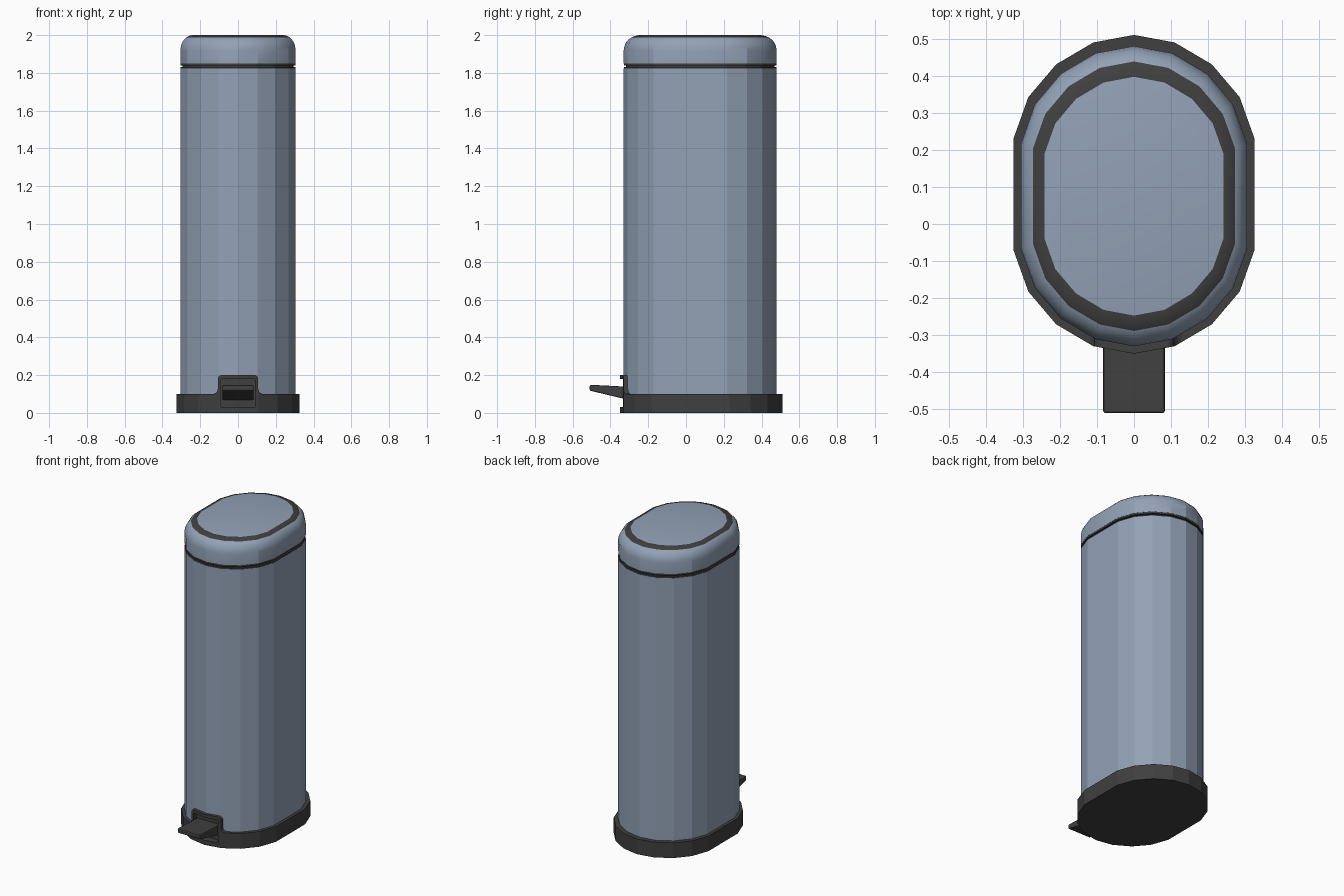
import bpy, bmesh, math

cube = bpy.data.objects.get("Cube")
if cube:
    bpy.data.objects.remove(cube, do_unlink=True)


def material(name, rgb):
    m = bpy.data.materials.new(name)
    m.use_nodes = True
    m.diffuse_color = (*rgb, 1)
    m.node_tree.nodes["Principled BSDF"].inputs["Base Color"].default_value = (*rgb, 1)
    return m


STEEL = material("blue grey steel", (0.29, 0.36, 0.47))
DARK = material("dark plastic", (0.05, 0.05, 0.05))

# Quarter of the rounded-oval outline: (width fraction, arc fraction)
QUARTER = [(1, 0), (0.877, 0.4), (0.646, 0.716), (0.338, 0.927), (0, 1)]


def oval(half_x, half_y, cy):
    """Counter-clockwise outline with straight sides and faceted ends."""
    flat = half_y * 0.35
    q = [(half_x * a, flat + (half_y - flat) * b) for a, b in QUARTER]
    half = q + [(-x, y) for x, y in q[-2::-1]]
    return [(x, y + cy) for x, y in half] + [(-x, cy - y) for x, y in half]


def finish(name, bm, *mats):
    bmesh.ops.recalc_face_normals(bm, faces=bm.faces)
    mesh = bpy.data.meshes.new(name)
    bm.to_mesh(mesh)
    bm.free()
    for m in mats:
        mesh.materials.append(m)
    ob = bpy.data.objects.new(name, mesh)
    bpy.context.collection.objects.link(ob)
    return ob


def loft(name, rings, mats, cy, dark_rings=()):
    """Stack oval rings (half_x, half_y, z) and close both ends."""
    bm = bmesh.new()
    loops = [[bm.verts.new((x, y, z)) for x, y in oval(hx, hy, cy)] for hx, hy, z in rings]
    n = len(loops[0])
    for k, (a, b) in enumerate(zip(loops, loops[1:])):
        for i in range(n):
            j = (i + 1) % n
            f = bm.faces.new((a[i], a[j], b[j], b[i]))
            f.material_index = int(k in dark_rings)
    bm.faces.new(loops[0][::-1])
    bm.faces.new(loops[-1])
    return finish(name, bm, *mats)


def prism(name, points, to3d, offset, mat):
    """Extrude a flat outline along an offset vector."""
    bm = bmesh.new()
    face = bm.faces.new([bm.verts.new(to3d(*p)) for p in points])
    new = bmesh.ops.extrude_face_region(bm, geom=[face])["geom"]
    bmesh.ops.translate(bm, vec=offset, verts=[v for v in new if isinstance(v, bmesh.types.BMVert)])
    return finish(name, bm, mat)


def box(name, half_x, y0, y1, z0, z1, mat):
    pts = [(-half_x, z0), (half_x, z0), (half_x, z1), (-half_x, z1)]
    return prism(name, pts, lambda x, z: (x, y0, z), (0, y1 - y0, 0), mat)


def apply(ob, mod):
    bpy.context.view_layer.objects.active = ob
    with bpy.context.temp_override(object=ob, active_object=ob, selected_objects=[ob]):
        bpy.ops.object.modifier_apply(modifier=mod.name)


def boolean(ob, tool, operation="DIFFERENCE"):
    mod = ob.modifiers.new("cut", "BOOLEAN")
    mod.operation, mod.object, mod.solver = operation, tool, "EXACT"
    apply(ob, mod)
    bpy.data.objects.remove(tool, do_unlink=True)


BASE_Y, BODY_Y = 0.08, 0.075

# Plastic foot, hollowed behind the pedal
base = loft("base", [(0.325, 0.43, 0), (0.325, 0.43, 0.1)], [DARK], BASE_Y)
boolean(base, box("cutter", 0.09, -0.6, -0.3, 0.03, 0.18, DARK))

# Tall bin body with room for the pedal housing
body = loft("body", [(0.305, 0.405, 0.1), (0.305, 0.405, 1.822)], [STEEL], BODY_Y)
boolean(body, box("cutter", 0.097, -0.6, -0.295, 0.05, 0.187, STEEL))

# Pedal housing: curved hump with rounded top corners and flared feet
def arc(cx, cz, r, a0, a1, n=5):
    return [(cx + r * math.cos(math.radians(a0 + (a1 - a0) * i / n)),
             cz + r * math.sin(math.radians(a0 + (a1 - a0) * i / n))) for i in range(n + 1)]


side = arc(0.135, 0.128, 0.028, 270, 180) + arc(0.087, 0.18, 0.02, 0, 90)
hump = side + [(-x, z) for x, z in side[::-1]]
housing = prism("pedal_housing", hump, lambda x, z: (x, -0.6, z), (0, 0.31, 0), DARK)
boolean(housing, loft("cutter", [(0.325, 0.43, 0), (0.325, 0.43, 0.3)], [DARK], BASE_Y), "INTERSECT")
boolean(housing, box("cutter", 0.09, -0.6, -0.3, 0.03, 0.18, DARK))

# Wedge-shaped foot pedal
wedge = [(-0.51, 0.118), (-0.51, 0.147), (-0.47, 0.147), (-0.3, 0.138), (-0.3, 0.068)]
pedal = prism("pedal", wedge, lambda y, z: (-0.083, y, z), (0.166, 0, 0), DARK)
bevel = pedal.modifiers.new("soft edges", "BEVEL")
bevel.width, bevel.segments = 0.006, 2
apply(pedal, bevel)

# Seal between body and lid: two dark rims around a recessed neck
for name, z0, z1 in (("lower_rim", 1.822, 1.831), ("upper_rim", 1.839, 1.85)):
    loft(name, [(0.304, 0.404, z0), (0.304, 0.404, z1)], [DARK], BODY_Y)
loft("neck", [(0.293, 0.393, 1.831), (0.293, 0.393, 1.839)], [DARK], BODY_Y)

# Rounded lid with a dark band around the flat top
profile = [(0, 1.85), (0, 1.92), (0.003, 1.942), (0.009, 1.96), (0.019, 1.976), (0.032, 1.988)]
rings = [(0.305 - d, 0.405 - d * 1.3, z) for d, z in profile]
rings += [(0.258, 0.342, 1.996), (0.242, 0.322, 2.0)]
lid = loft("lid", rings, [STEEL, DARK], BODY_Y, dark_rings=(5, 6))
with bpy.context.temp_override(object=lid, active_object=lid, selected_objects=[lid],
                               selected_editable_objects=[lid]):
    bpy.ops.object.shade_smooth_by_angle(angle=math.radians(20))
